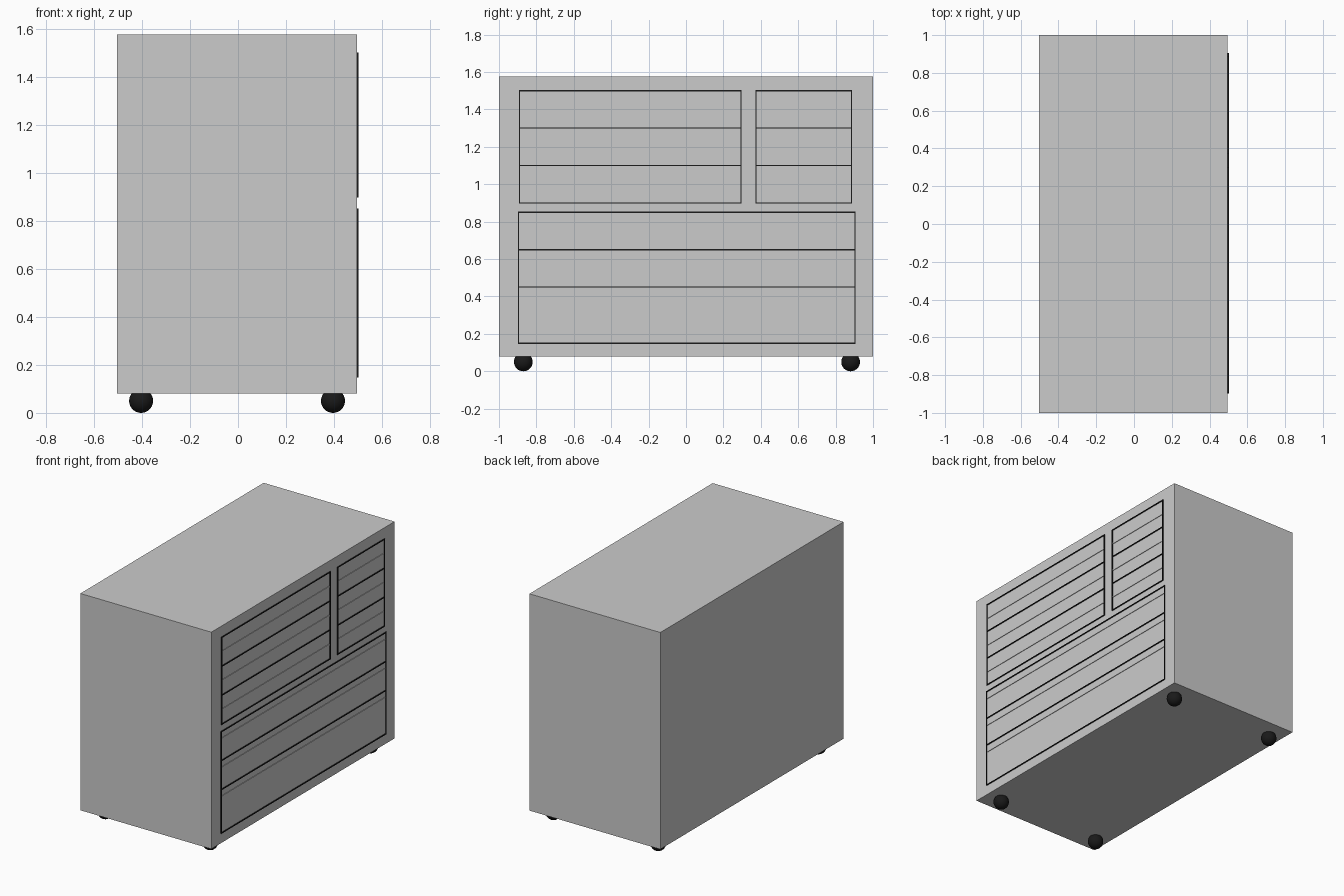
import bpy

if "Cube" in bpy.data.objects:
    bpy.data.objects.remove(bpy.data.objects["Cube"])

black = bpy.data.materials.new("black")
black.diffuse_color = (0.01, 0.01, 0.01, 1)
black.use_nodes = True
black.node_tree.nodes["Principled BSDF"].inputs["Base Color"].default_value = black.diffuse_color

FRONT = 0.496   # x of the drawer face
W = 0.006       # trim line width


def box(name, x, y, z, mat=None):
    """Box from (min, max) ranges on each axis."""
    lo, hi = zip(x, y, z)
    bpy.ops.mesh.primitive_cube_add(
        size=1, location=[(a + b) / 2 for a, b in zip(lo, hi)])
    ob = bpy.context.object
    ob.name = name
    ob.scale = [b - a for a, b in zip(lo, hi)]
    bpy.ops.object.transform_apply(location=False, rotation=False, scale=True)
    if mat:
        ob.data.materials.append(mat)
    return ob


def drawer_bank(name, y0, y1, levels):
    """Outlined bank of drawers; levels are the trim heights, top to bottom."""
    x = (FRONT - 0.004, FRONT + 0.006)
    h = W / 2
    # horizontal trim
    for z in levels:
        box(name + "_rail", x, (y0 - h, y1 + h), (z - h, z + h), black)
    # vertical trim
    for y in (y0, y1):
        box(name + "_stile", x, (y - h, y + h), (levels[-1], levels[0]), black)


def pull_strips(name, y0, y1, heights):
    """Slim grey pull across each drawer."""
    for z in heights:
        box(name + "_pull", (FRONT - 0.004, FRONT + 0.004),
            (y0 + W, y1 - W), (z - 0.005, z + 0.005))


# cabinet body
box("cabinet_body", (-0.504, FRONT), (-1, 1), (0.08, 1.577))

# drawer banks
upper, lower = (1.5, 1.3, 1.1, 0.9), (0.85, 0.65, 0.45, 0.15)
for name, y0, y1, levels, pulls in (
        ("wide_drawers", -0.89, 0.295, upper, (1.4, 1.2, 1.0)),
        ("narrow_drawers", 0.375, 0.885, upper, (1.4, 1.2, 1.0)),
        ("lower_drawers", -0.895, 0.903, lower, (0.8, 0.6, 0.4))):
    drawer_bank(name, y0, y1, levels)
    pull_strips(name, y0, y1, pulls)

# ball casters
for x in (-0.404, 0.396):
    for y in (-0.87, 0.88):
        bpy.ops.mesh.primitive_uv_sphere_add(
            segments=32, ring_count=16, radius=0.05, location=(x, y, 0.05))
        caster = bpy.context.object
        caster.name = "caster"
        caster.data.materials.append(black)
        bpy.ops.object.shade_smooth()
